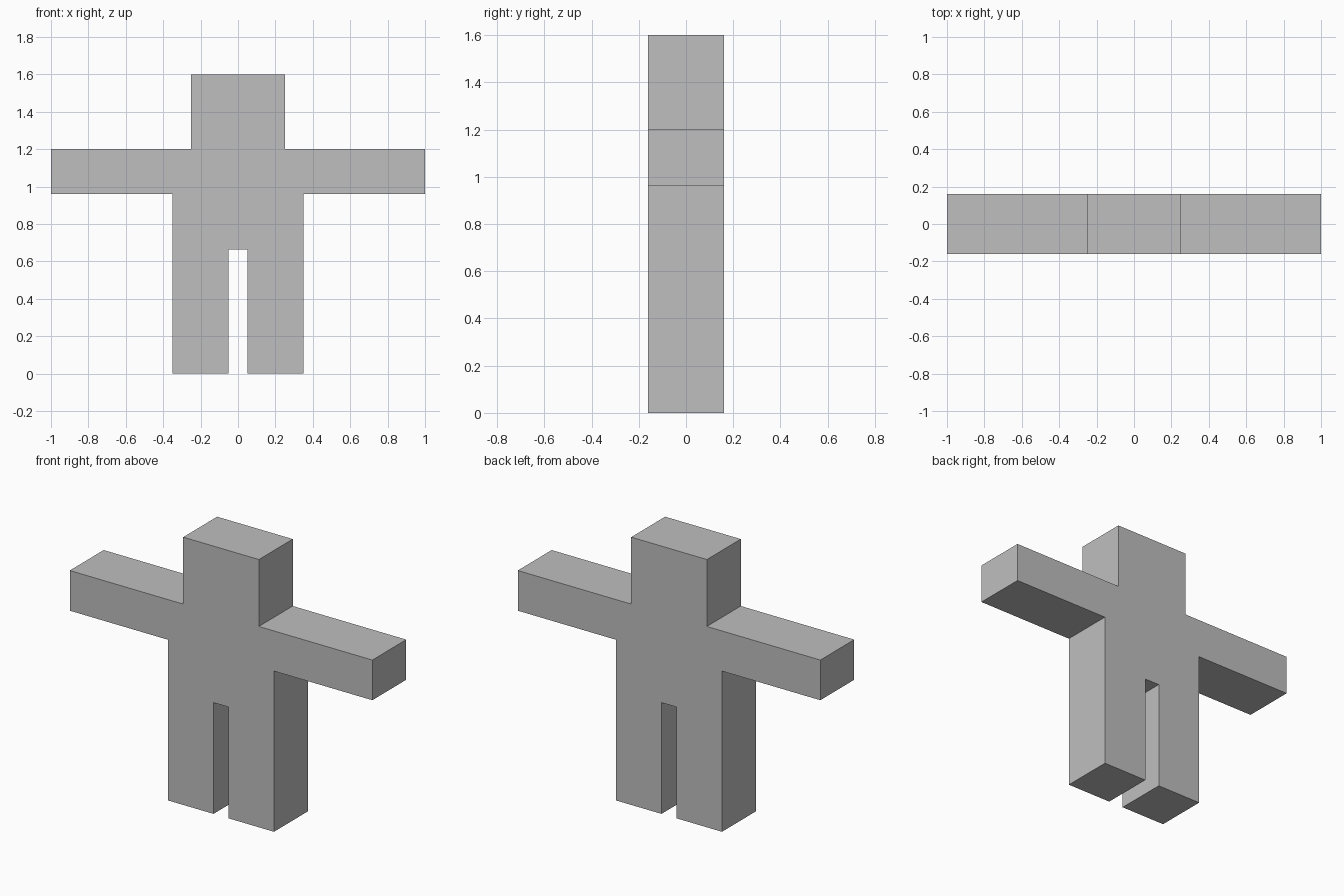
import bpy
import bmesh

if "Cube" in bpy.data.objects:
    bpy.data.objects.remove(bpy.data.objects["Cube"])

HALF_DEPTH = 0.16

# Flat grey for the whole figure
grey = bpy.data.materials.new("plain_grey")
grey.diffuse_color = (0.52, 0.52, 0.52, 1.0)
grey.use_nodes = True
grey.node_tree.nodes["Principled BSDF"].inputs["Base Color"].default_value = grey.diffuse_color

# Right half of the outline, from the crotch round to the top of the head
half = [(0.05, 0.665), (0.05, 0.0), (0.35, 0.0), (0.35, 0.96),
        (1.0, 0.96), (1.0, 1.20), (0.25, 1.20), (0.25, 1.60)]
outline = half + [(-x, z) for x, z in reversed(half)]

# Extrude the mirrored outline into one solid figure
bm = bmesh.new()
front = bm.faces.new([bm.verts.new((x, -HALF_DEPTH, z)) for x, z in outline])
result = bmesh.ops.extrude_face_region(bm, geom=[front], use_keep_orig=True)
back = [v for v in result["geom"] if isinstance(v, bmesh.types.BMVert)]
bmesh.ops.translate(bm, verts=back, vec=(0, 2 * HALF_DEPTH, 0))
bmesh.ops.recalc_face_normals(bm, faces=bm.faces)

mesh = bpy.data.meshes.new("figure")
bm.to_mesh(mesh)
bm.free()
mesh.materials.append(grey)
bpy.context.collection.objects.link(bpy.data.objects.new("figure", mesh))
